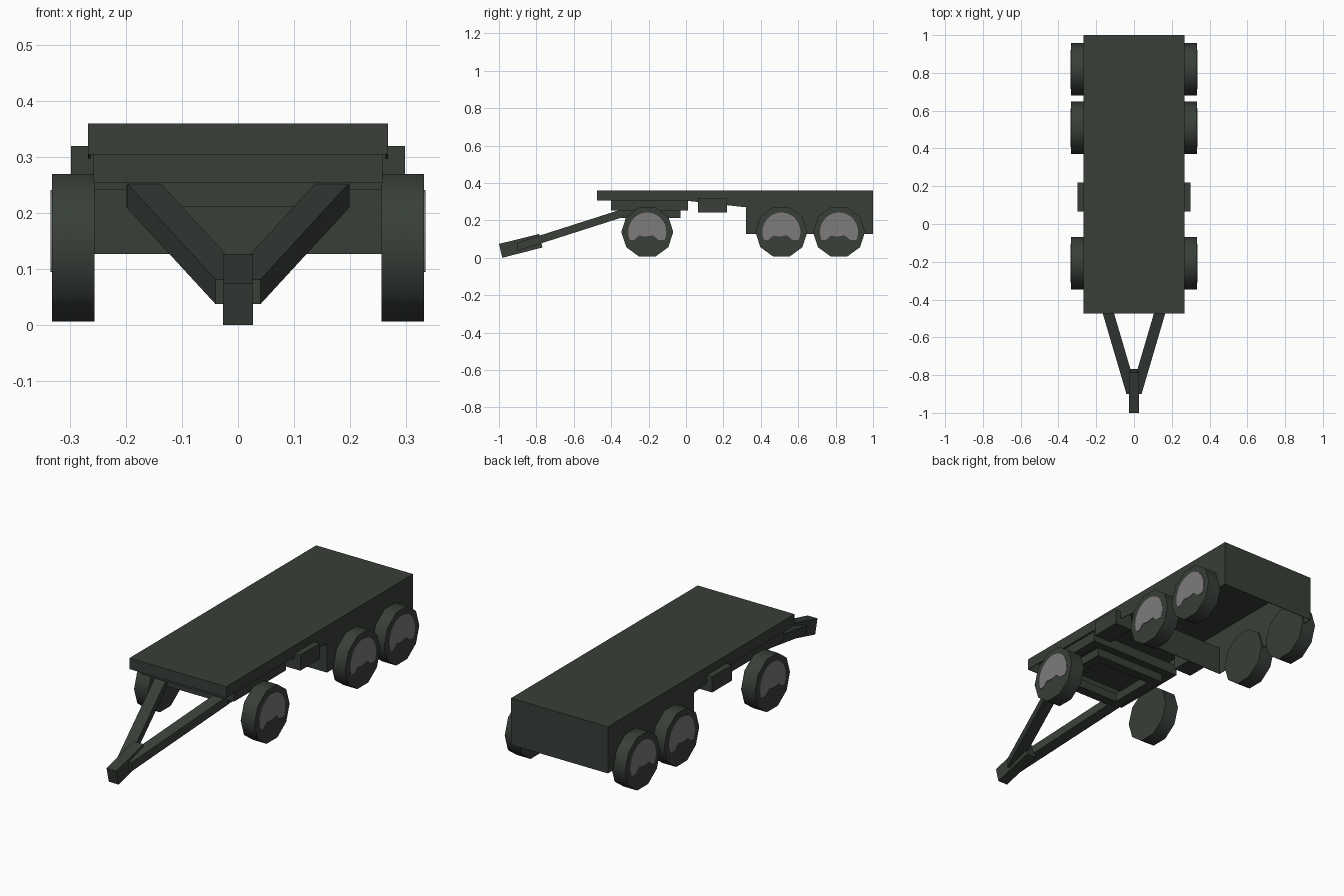
import bpy, bmesh, math

if "Cube" in bpy.data.objects:
    bpy.data.objects.remove(bpy.data.objects["Cube"])


def material(name, rgb):
    m = bpy.data.materials.new(name)
    m.diffuse_color = (*rgb, 1)
    m.use_nodes = True
    m.node_tree.nodes["Principled BSDF"].inputs["Base Color"].default_value = m.diffuse_color
    return m


GREEN = material("dark_green_paint", (0.040, 0.049, 0.040))
GREY = material("hub_grey", (0.205, 0.198, 0.198))


def finish(name, bm, mat, mirror=False):
    bmesh.ops.recalc_face_normals(bm, faces=bm.faces)
    me = bpy.data.meshes.new(name)
    bm.to_mesh(me)
    bm.free()
    me.materials.append(mat)
    ob = bpy.data.objects.new(name, me)
    bpy.context.collection.objects.link(ob)
    if mirror:
        ob.modifiers.new("mirror_x", 'MIRROR').use_mirror_merge = False
    return ob


def prism(name, profile, x0, x1, mat=GREEN, mirror=False, open_sides=(), smooth=False):
    """Extrude a (y, z) profile along x; open_sides lists edges left unfaced."""
    bm = bmesh.new()
    a = [bm.verts.new((x0, y, z)) for y, z in profile]
    b = [bm.verts.new((x1, y, z)) for y, z in profile]
    bm.faces.new(a)
    bm.faces.new(b[::-1])
    n = len(profile)
    for i in range(n):
        if i not in open_sides:
            j = (i + 1) % n
            bm.faces.new((a[i], b[i], b[j], a[j])).smooth = smooth
    return finish(name, bm, mat, mirror)


def box(name, x0, x1, y0, y1, z0, z1, mirror=False):
    return prism(name, [(y0, z0), (y1, z0), (y1, z1), (y0, z1)], x0, x1, GREEN, mirror)


# Deck with side skirts, hollow underneath
deck = prism("deck", [(-.475, .305), (0, .305), (.32, .27), (.32, .127),
                      (1, .127), (1, .36), (-.475, .36)], -.268, .268,
             open_sides=(0, 1, 3))
sol = deck.modifiers.new("sheet", 'SOLIDIFY')
sol.thickness, sol.offset = .004, -1


# Rectangular turntable frames made of beams
def frame(name, hx, y0, y1, z0, z1, w):
    box(name + "_rail", hx - w, hx, y0, y1, z0, z1, True)
    box(name + "_front_beam", -hx + w, hx - w, y0, y0 + w, z0, z1)
    box(name + "_rear_beam", -hx + w, hx - w, y1 - w, y1, z0, z1)


frame("upper_frame", .258, -.40, .01, .254, .306, .05)
frame("lower_frame", .20, -.365, -.03, .212, .255, .05)

# Side storage boxes
box("side_box", .20, .299, .065, .22, .242, .32, True)

# V-shaped drawbar arms
bm = bmesh.new()
ends = []
for y, x0, x1, z0, z1 in ((-.356, .14, .20, .211, .255), (-.90, -.02, .04, .037, .081)):
    ends.append([bm.verts.new(p) for p in
                 ((x0, y, z0), (x1, y, z0), (x1, y, z1), (x0, y, z1))])
bm.faces.new(ends[0])
bm.faces.new(ends[1][::-1])
for i in range(4):
    j = (i + 1) % 4
    bm.faces.new((ends[0][i], ends[1][i], ends[1][j], ends[0][j]))
finish("drawbar_arm", bm, GREEN, True)

# Tow coupling
prism("tow_coupling", [(-.982, 0), (-.767, .055), (-.785, .127), (-1, .074)], -.027, .027)

# Ten-sided wheels with grey hub plates
R, ZC = .139, .138
for label, yc in (("front", -.207), ("middle", .51), ("rear", .818)):
    ring = [(yc + R * math.cos(math.radians(36 * i)),
             ZC + R * math.sin(math.radians(36 * i))) for i in range(10)]
    prism(label + "_wheel", ring, .257, .333, GREEN, True, smooth=True)
    hub = [(yc + .102 * math.cos(math.radians(t)), ZC + .104 * math.sin(math.radians(t)))
           for t in range(-24, 205, 12)]
    hub += [(yc + y, ZC + z) for y, z in
            ((-.07, -.043), (-.045, -.02), (-.01, -.025), (.03, -.018), (.06, -.043))]
    prism(label + "_hub_plate", hub, .332, .335, GREY, True)
